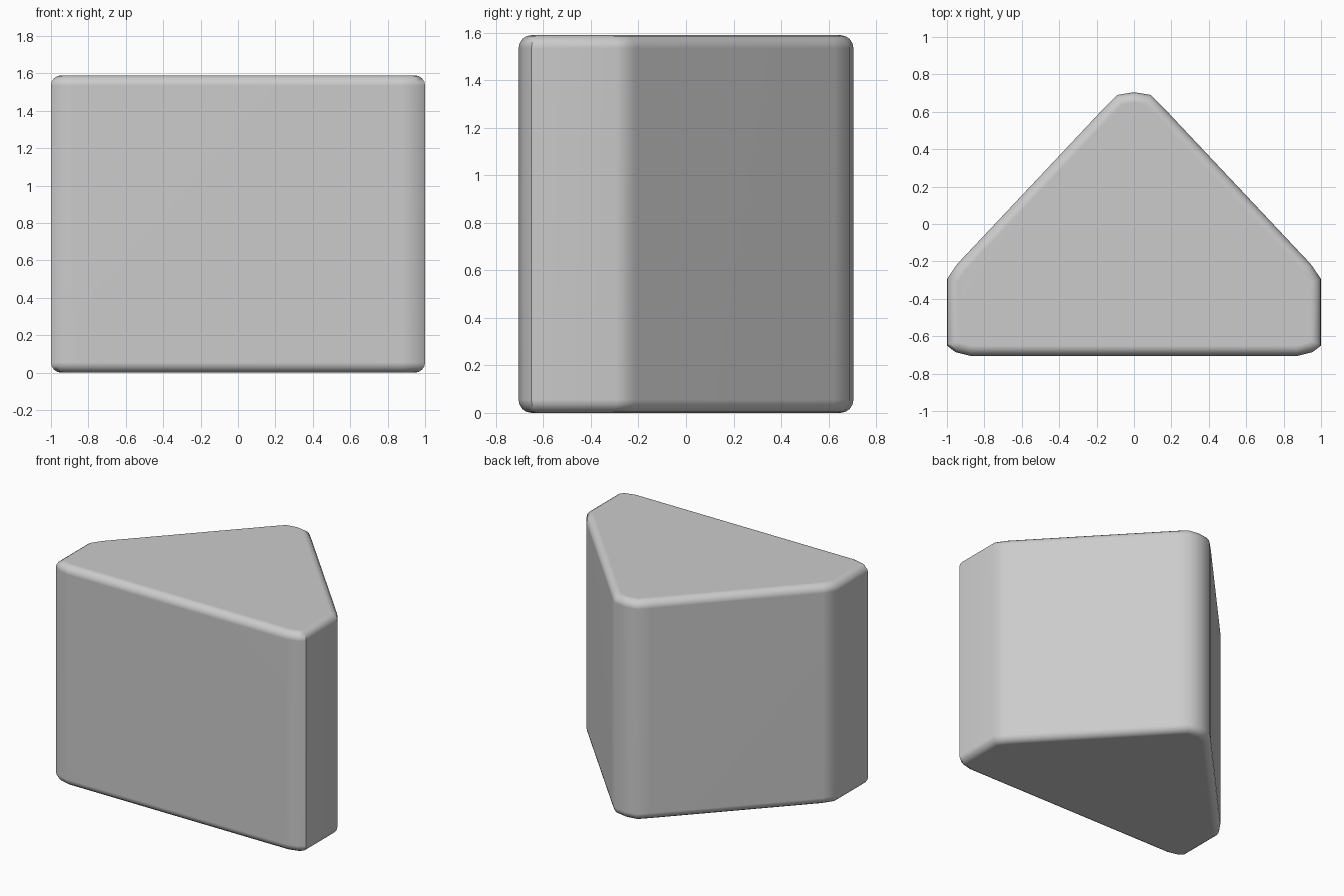
import bpy, bmesh, math

if "Cube" in bpy.data.objects:
    bpy.data.objects.remove(bpy.data.objects["Cube"])

HEIGHT = 1.59
ROUND = 0.055

# Right half of the outline, from the rear apex round to the front edge
half = [(0.09, 0.69), (0.155, 0.625), (0.945, -0.214), (1.0, -0.294),
        (1.0, -0.65), (0.955, -0.685), (0.875, -0.705)]
outline = [(0.0, 0.705)] + half + [(-x, y) for x, y in reversed(half)]

# Extrude the outline into a wedge block
bm = bmesh.new()
base = bm.faces.new([bm.verts.new((x, y, 0)) for x, y in outline])
top = bmesh.ops.extrude_face_region(bm, geom=[base], use_keep_orig=True)["geom"]
bmesh.ops.translate(bm, vec=(0, 0, HEIGHT),
                    verts=[g for g in top if isinstance(g, bmesh.types.BMVert)])
bmesh.ops.recalc_face_normals(bm, faces=bm.faces)

# Round the top and bottom rims
rims = [e for e in bm.edges if abs(e.verts[0].co.z - e.verts[1].co.z) < 1e-4]
bmesh.ops.bevel(bm, geom=rims, offset=ROUND, offset_type='OFFSET', segments=4,
                profile=0.5, affect='EDGES', clamp_overlap=False)
bmesh.ops.recalc_face_normals(bm, faces=bm.faces)

mesh = bpy.data.meshes.new("wedge_block")
bm.to_mesh(mesh)
bm.free()
block = bpy.data.objects.new("wedge_block", mesh)
bpy.context.collection.objects.link(block)

# Smooth shading that keeps the crisp front corners
bpy.context.view_layer.objects.active = block
block.select_set(True)
bpy.ops.object.shade_smooth_by_angle(angle=math.radians(42))
normals = block.modifiers.new("flat_face_normals", 'WEIGHTED_NORMAL')
normals.keep_sharp = True
